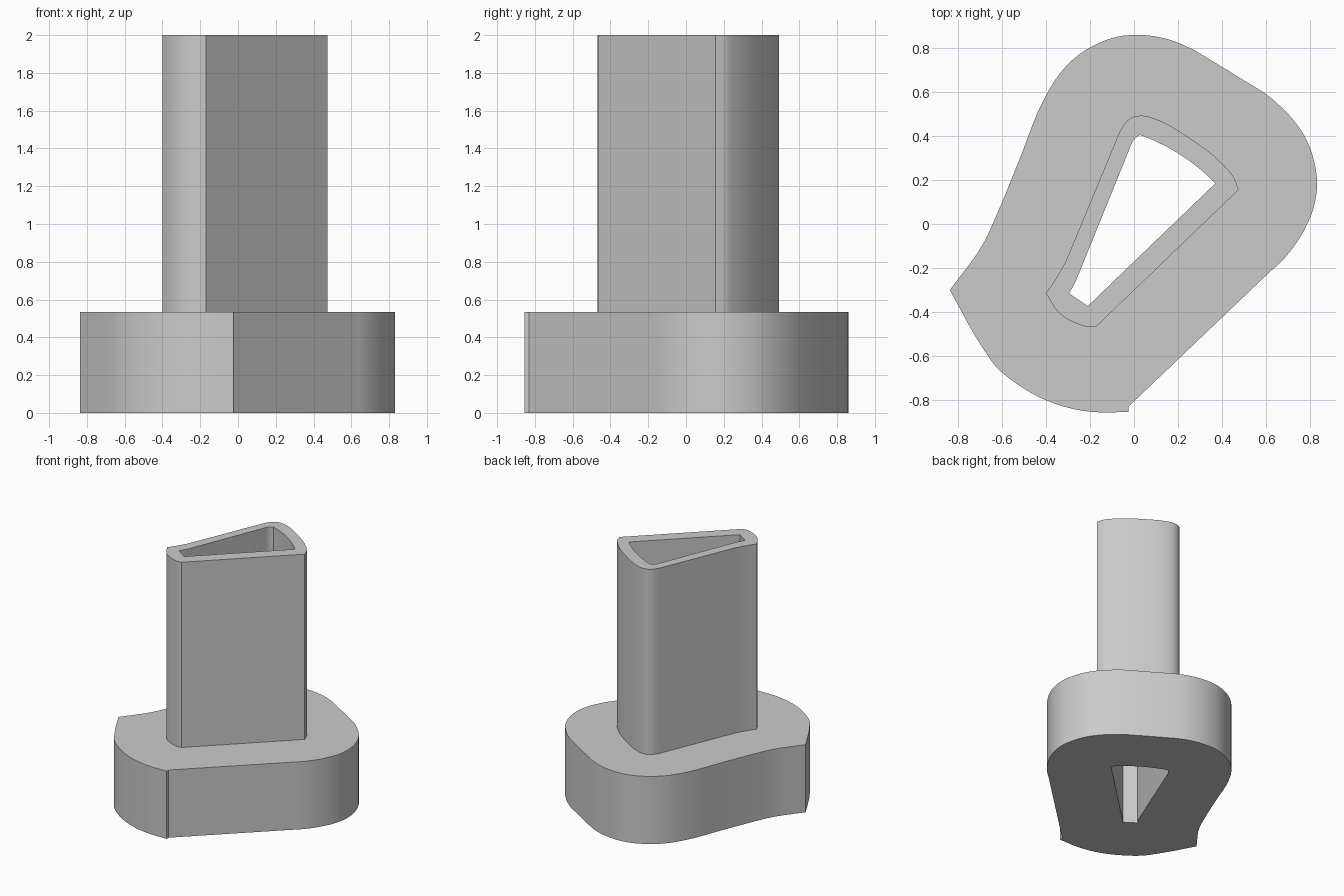
import bpy, bmesh, math
from mathutils import Vector
from mathutils.geometry import interpolate_bezier

cube = bpy.data.objects.get("Cube")
if cube:
    bpy.data.objects.remove(cube, do_unlink=True)

BASE_TOP, TOP = 0.535, 2.0

# Plan outlines, clockwise
base_plan = [(-.837, -.3), (-.68, -.08), (-.625, .04), (-.52, .295), (-.405, .575),
             (-.34, .68), (-.25, .77), (-.165, .82), (-.08, .85), (.05, .858),
             (.17, .835), (.275, .79), (.595, .595), (.705, .495), (.775, .4),
             (.82, .28), (.832, .17), (.815, .07), (.755, -.06), (.67, -.17),
             (.615, -.22), (-.025, -.83), (-.025, -.855), (-.2, -.853), (-.3, -.835),
             (-.39, -.805), (-.52, -.735), (-.63, -.645), (-.69, -.56)]
tube_plan = [(-.4, -.315), (-.35, -.24), (-.31, -.17), (-.065, .42), (-.03, .47),
             (0, .488), (.04, .492), (.1, .477), (.23, .405), (.41, .265),
             (.455, .21), (.475, .155), (-.17, -.465), (-.205, -.468),
             (-.255, -.455), (-.34, -.405)]
bore_plan = [(-.295, -.315), (-.275, -.28), (-.25, -.225), (-.025, .33), (.005, .39),
             (.027, .405), (.09, .38), (.3, .25), (.37, .185), (-.21, -.373)]


def smooth_outline(plan, steps=4):
    """Round the gentle bends, keeping sharp corners and long straight sides."""
    pts = [Vector((x, y, 0)) for x, y in plan]
    n = len(pts)
    legs = [pts[(i + 1) % n] - pts[i] for i in range(n)]

    def tangent(i, leg):
        before, after = legs[i - 1], legs[i]
        if leg.length > .35 or before.angle(after) > math.radians(35):
            return leg.normalized()
        return (before.normalized() * after.length
                + after.normalized() * before.length).normalized()

    out = []
    for i, leg in enumerate(legs):
        j, reach = (i + 1) % n, leg.length / 3
        if leg.length > .35:
            out.append(pts[i])
            continue
        curve = interpolate_bezier(pts[i], pts[i] + tangent(i, leg) * reach,
                                   pts[j] - tangent(j, leg) * reach, pts[j], steps + 1)
        out += curve[:-1]
    return out


bm = bmesh.new()


def ring(outline, z):
    verts = [bm.verts.new((p.x, p.y, z)) for p in outline]
    edges = [bm.edges.new((v, verts[i - 1])) for i, v in enumerate(verts)]
    return verts, edges


def wall(low, high):
    for i in range(len(low[0])):
        bm.faces.new((low[0][i - 1], low[0][i], high[0][i], high[0][i - 1]))


def cap(outer, inner):
    bmesh.ops.triangle_fill(bm, edges=outer[1] + inner[1], use_beauty=True)


base, tube, bore = (smooth_outline(p) for p in (base_plan, tube_plan, bore_plan))
base_low, base_high = ring(base, 0), ring(base, BASE_TOP)
tube_low, tube_high = ring(tube, BASE_TOP), ring(tube, TOP)
bore_low, bore_high = ring(bore, 0), ring(bore, TOP)

# Flange underside, side and shoulder
cap(base_low, bore_low)
wall(base_low, base_high)
cap(base_high, tube_low)
# Tube side, rim and through bore
wall(tube_low, tube_high)
cap(tube_high, bore_high)
wall(bore_low, bore_high)
bmesh.ops.recalc_face_normals(bm, faces=bm.faces)

mesh = bpy.data.meshes.new("flanged_tube")
bm.to_mesh(mesh)
bm.free()
part = bpy.data.objects.new("flanged_tube", mesh)
bpy.context.collection.objects.link(part)

# Plain grey
grey = bpy.data.materials.new("light_grey")
grey.use_nodes = True
colour = (.6, .6, .6, 1)
grey.diffuse_color = colour
grey.node_tree.nodes["Principled BSDF"].inputs["Base Color"].default_value = colour
mesh.materials.append(grey)

bpy.context.view_layer.objects.active = part
part.select_set(True)
bpy.ops.object.shade_smooth_by_angle(angle=math.radians(25))
